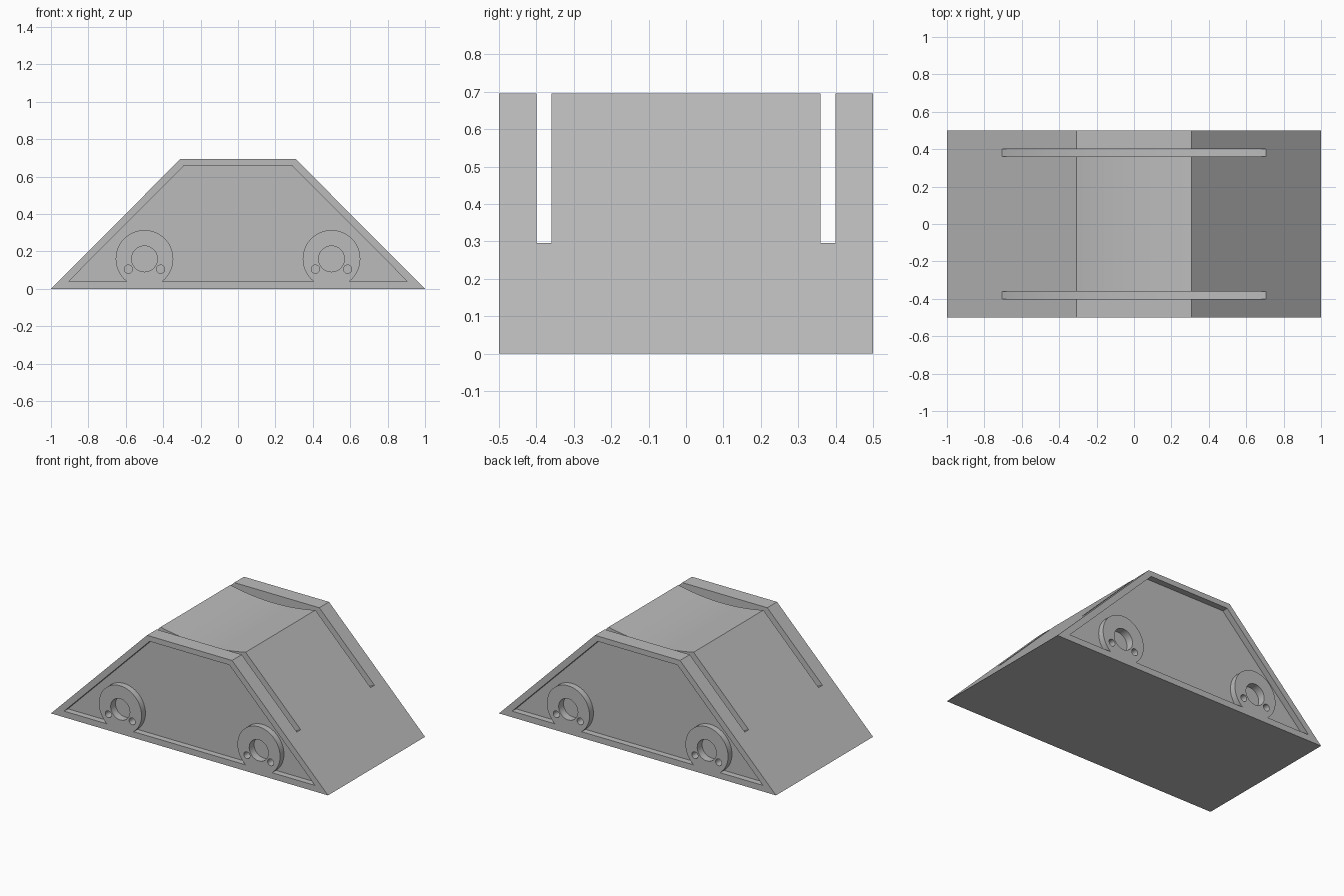
import bpy, bmesh
from math import sin, cos, pi, sqrt

if "Cube" in bpy.data.objects:
    bpy.data.objects.remove(bpy.data.objects["Cube"])

grey = bpy.data.materials.new("plain grey")
grey.use_nodes = True
colour = (0.5, 0.5, 0.5, 1)
grey.diffuse_color = colour
grey.node_tree.nodes["Principled BSDF"].inputs["Base Color"].default_value = colour


def prism(name, outline, y0, y1):
    """Extrude an x-z outline from y0 to y1."""
    bm = bmesh.new()
    face = bm.faces.new([bm.verts.new((x, y0, z)) for x, z in outline])
    moved = bmesh.ops.extrude_face_region(bm, geom=[face])["geom"]
    verts = [v for v in moved if isinstance(v, bmesh.types.BMVert)]
    bmesh.ops.translate(bm, vec=(0, y1 - y0, 0), verts=verts)
    bmesh.ops.recalc_face_normals(bm, faces=bm.faces)
    mesh = bpy.data.meshes.new(name)
    bm.to_mesh(mesh)
    bm.free()
    obj = bpy.data.objects.new(name, mesh)
    bpy.context.collection.objects.link(obj)
    mesh.materials.append(grey)
    return obj


def circle(x, z, r, n=48):
    return [(x + r * cos(2 * pi * i / n), z + r * sin(2 * pi * i / n)) for i in range(n)]


def hollow(half, z_edge, z_mid, z_top, n=32):
    """Outline of a cutter with a round underside through the two edges."""
    sag = z_edge - z_mid
    r = (half * half + sag * sag) / (2 * sag)
    xs = [half * (2 * i / n - 1) for i in range(n + 1)]
    arc = [(x, z_mid + r - sqrt(r * r - x * x)) for x in xs]
    return arc + [(half, z_top), (-half, z_top)]


def boolean(target, tool, operation="DIFFERENCE"):
    """Apply a boolean and remove the tool."""
    mod = target.modifiers.new("cut", "BOOLEAN")
    mod.operation = operation
    mod.solver = "EXACT"
    mod.object = tool
    bpy.context.view_layer.objects.active = target
    bpy.ops.object.modifier_apply(modifier=mod.name)
    bpy.data.objects.remove(tool)


TOP, SHOULDER, SIDE = 0.695, 0.307, 0.5
body = prism("cradle_block", [(-1, 0), (1, 0), (SHOULDER, TOP), (-SHOULDER, TOP)], -SIDE, SIDE)

# Shallow saddle across the top, between the slots
boolean(body, prism("saddle_cutter", hollow(SHOULDER, TOP, TOP - 0.033, 0.9), -0.38, 0.38))

for s in (-1, 1):
    # Round-bottomed slot behind each end wall
    boolean(body, prism("slot_cutter", hollow(0.705, 0.295, 0.16, 0.9), s * 0.36, s * 0.40))

    # Framed recess that leaves two round bosses standing
    recess = prism("recess_cutter", [(-0.905, 0.04), (0.905, 0.04), (0.288, 0.66), (-0.288, 0.66)],
                   s * 0.46, s * 0.6)
    for x in (-0.5, 0.5):
        boolean(recess, prism("boss", circle(x, 0.16, 0.154), s * 0.4, s * 0.7))
    boolean(body, recess)

    # One large and two small blind holes in each boss
    for x in (-0.5, 0.5):
        for dx, z, r in ((0, 0.16, 0.069), (-0.086, 0.105, 0.022), (0.086, 0.105, 0.022)):
            boolean(body, prism("hole_cutter", circle(x + dx, z, r), s * 0.45, s * 0.6))

# Smooth the round surfaces, keep the edges crisp
bpy.ops.object.select_all(action="DESELECT")
body.select_set(True)
bpy.context.view_layer.objects.active = body
bpy.ops.object.shade_smooth_by_angle(angle=0.35)
